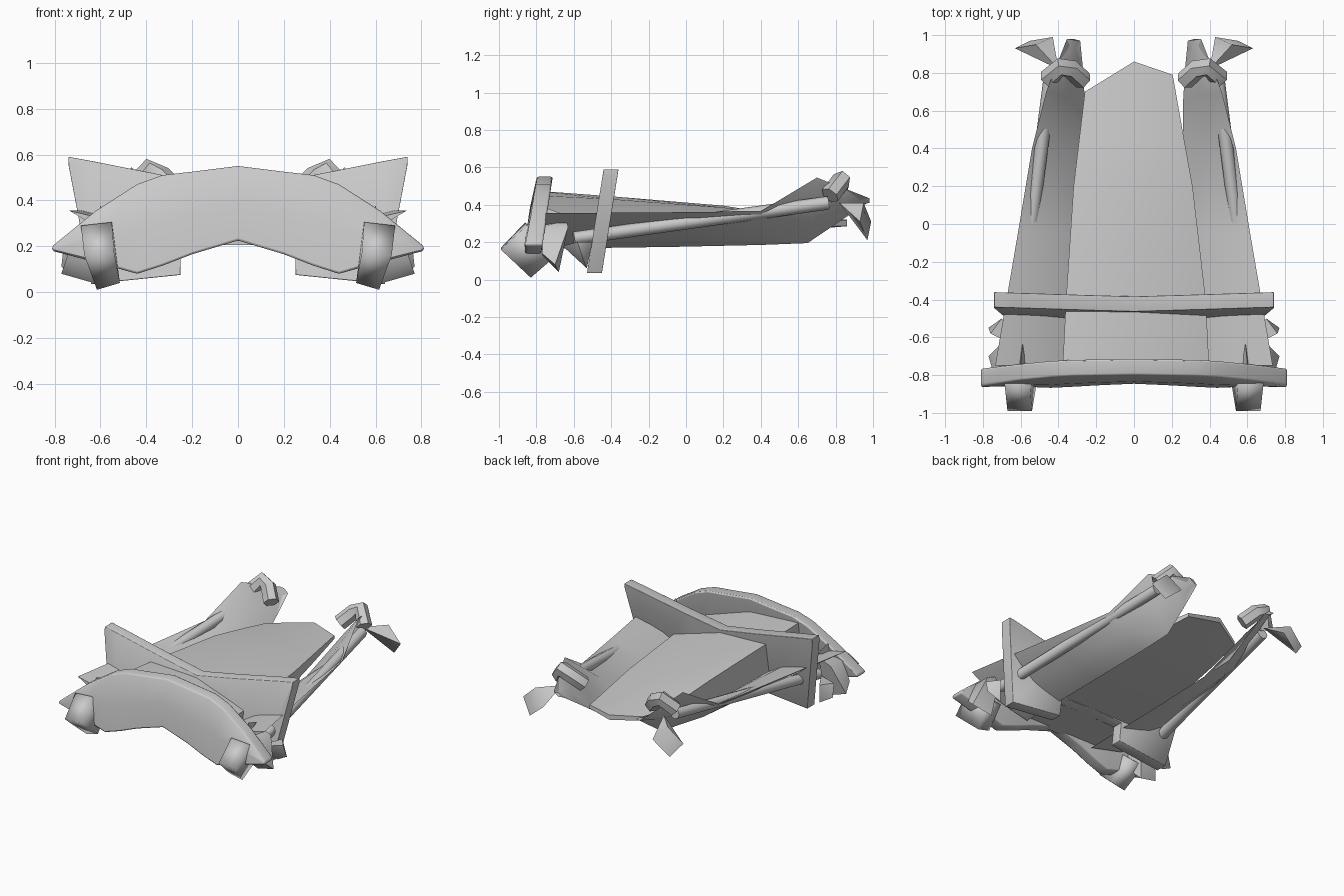
import bpy, bmesh
from mathutils import Vector

if "Cube" in bpy.data.objects:
    bpy.data.objects.remove(bpy.data.objects["Cube"])

grey = bpy.data.materials.new("plain_grey")
grey.diffuse_color = (0.6, 0.6, 0.6, 1)
grey.use_nodes = True
grey.node_tree.nodes["Principled BSDF"].inputs["Base Color"].default_value = grey.diffuse_color


def select(ob):
    bpy.context.collection.objects.link(ob)
    bpy.ops.object.select_all(action='DESELECT')
    ob.select_set(True)
    bpy.context.view_layer.objects.active = ob


def finish(name, bm, angle=0.7, bevel=0):
    """Turn a bmesh into a grey object, smooth except at sharp edges."""
    bmesh.ops.recalc_face_normals(bm, faces=bm.faces)
    me = bpy.data.meshes.new(name)
    bm.to_mesh(me)
    bm.free()
    me.materials.append(grey)
    ob = bpy.data.objects.new(name, me)
    select(ob)
    if bevel:
        m = ob.modifiers.new("bevel", 'BEVEL')
        m.width, m.segments = bevel, 2
    bpy.ops.object.shade_smooth_by_angle(angle=angle)
    return ob


def flip(points, s):
    return [Vector((x * s, y, z)) for x, y, z in points]


def hull(name, points, s, angle=1.2):
    bm = bmesh.new()
    vs = [bm.verts.new(p) for p in flip(points, s)]
    bmesh.ops.convex_hull(bm, input=vs)
    return finish(name, bm, angle)


def loft(name, rings, angle=0.7, bevel=0):
    """Skin closed rings of equally many points and cap both ends."""
    bm = bmesh.new()
    g = [[bm.verts.new(p) for p in r] for r in rings]
    n = len(g[0])
    for a, b in zip(g, g[1:]):
        for i in range(n):
            j = (i + 1) % n
            bm.faces.new((a[i], a[j], b[j], b[i]))
    bm.faces.new(g[0])
    bm.faces.new(g[-1])
    return finish(name, bm, angle, bevel)


def board(name, columns, y_at, thick, bevel, bulge=0):
    """Leaning board from (x, bottom, top) columns mirrored in x."""
    cols = [(-x, b, t) for x, b, t in reversed(columns) if x > 0] + columns
    rings = []
    for x, b, t in cols:
        rings.append([(x, y_at(z) + d, z) for z, d in
                      ((b, 0), ((b + t) / 2, -bulge), (t, 0), (t, thick), (b, thick))])
    return loft(name, rings, 1.5, bevel)


def tube(name, points, radius, s, sides=2):
    cu = bpy.data.curves.new(name, 'CURVE')
    cu.dimensions = '3D'
    cu.bevel_depth, cu.bevel_resolution, cu.use_fill_caps = radius, sides, True
    sp = cu.splines.new('POLY')
    sp.points.add(len(points) - 1)
    for p, v in zip(sp.points, flip(points, s)):
        p.co = (*v, 1)
    cu.materials.append(grey)
    ob = bpy.data.objects.new(name, cu)
    select(ob)
    bpy.ops.object.convert(target='MESH')
    bpy.ops.object.shade_smooth_by_angle(angle=0.9)


# Arched front board and winged cross board, both leaning back
board("front_board",
      [(0, 0.225, 0.55), (0.2, 0.165, 0.525), (0.33, 0.115, 0.51),
       (0.44, 0.08, 0.47), (0.62, 0.13, 0.355), (0.81, 0.18, 0.20)],
      lambda z: -0.88 + 0.15 * z, 0.085, 0.015, 0.012)
board("cross_board",
      [(0, 0.21, 0.45), (0.249, 0.20, 0.495), (0.251, 0.075, 0.495),
       (0.64, 0.035, 0.572), (0.74, 0.56, 0.59)],
      lambda z: -0.535 + 0.16 * z, 0.08, 0.012)

# Solid bed with a tilted top and a flat underside, pointed at the rear:
# (y, left x, left z, middle z, right x, right z, underside z)
bed = []
for y, lx, lz, mz, rx, rz, u in [(-.80, -.38, .475, .45, .40, .31, .205),
                                 (-.40, -.36, .445, .43, .38, .31, .21),
                                 (.20, -.32, .395, .385, .31, .31, .23),
                                 (.45, -.29, .355, .355, .265, .31, .25),
                                 (.70, -.26, .31, .32, .205, .31, .285)]:
    tail = y > 0.6
    top = [(lx, y, lz), (0, y + .16 * tail, mz), (rx, y + .09 * tail, rz)]
    bed.append(top + [(px, py, u) for px, py, _ in reversed(top)])
loft("bed", bed, 0.5)

for s, side in ((1, "right"), (-1, "left")):
    # Slanted side plank: inner low edge, crown, outer high edge, belly
    stations = [((.27, -.75, .165), (.50, -.75, .30), (.735, -.75, .355), (.52, -.75, .225)),
                ((.265, -.05, .175), (.43, -.05, .30), (.615, -.05, .36), (.45, -.05, .23)),
                ((.26, .40, .185), (.40, .40, .305), (.54, .40, .365), (.42, .40, .245)),
                ((.26, .65, .195), (.36, .68, .41), (.465, .70, .545), (.39, .68, .35)),
                ((.27, .82, .31), (.33, .84, .41), (.41, .84, .49), (.36, .84, .38)),
                ((.285, .97, .41), (.32, .975, .435), (.355, .98, .435), (.32, .98, .41))]
    loft("plank_" + side, [flip(r, s) for r in stations], 0.9)

    # Strut under the plank and bent clamp at its rear end
    tube("strut_" + side, [(.62, -.60, .22), (.445, .76, .41)], 0.036, s)
    tube("clamp_" + side, [(.27, .76, .43), (.335, .82, .50), (.39, .83, .53),
                           (.455, .77, .45)], 0.052, s, 1)

    # Flared rear foot
    hull("rear_foot_" + side, [(.40, .82, .41), (.43, .99, .31), (.55, .97, .21),
                               (.63, .93, .31), (.52, .95, .41)], s)

    # Blocky front foot, a tilted box
    hull("front_foot_" + side,
         [(.55, -.86, .305), (.685, -.85, .29), (.54, -.99, .17), (.67, -.99, .16),
          (.515, -.84, .04), (.615, -.83, .01), (.54, -.69, .16), (.65, -.68, .14)], s, 1.65)

    # Faceted joint pieces behind the front board
    hull("joint_block_" + side,
         [(.58, -.76, .30), (.70, -.76, .28), (.59, -.64, .32), (.70, -.63, .28),
          (.60, -.77, .13), (.75, -.77, .14), (.63, -.68, .04), (.77, -.70, .08)], s)
    hull("joint_spike_" + side,
         [(.60, -.66, .18), (.77, -.55, .11), (.68, -.53, .06), (.70, -.50, .20),
          (.76, -.58, .20)], s)
    hull("joint_horn_" + side,
         [(.57, -.76, .30), (.61, -.76, .30), (.59, -.63, .34), (.60, -.74, .38)], s)
